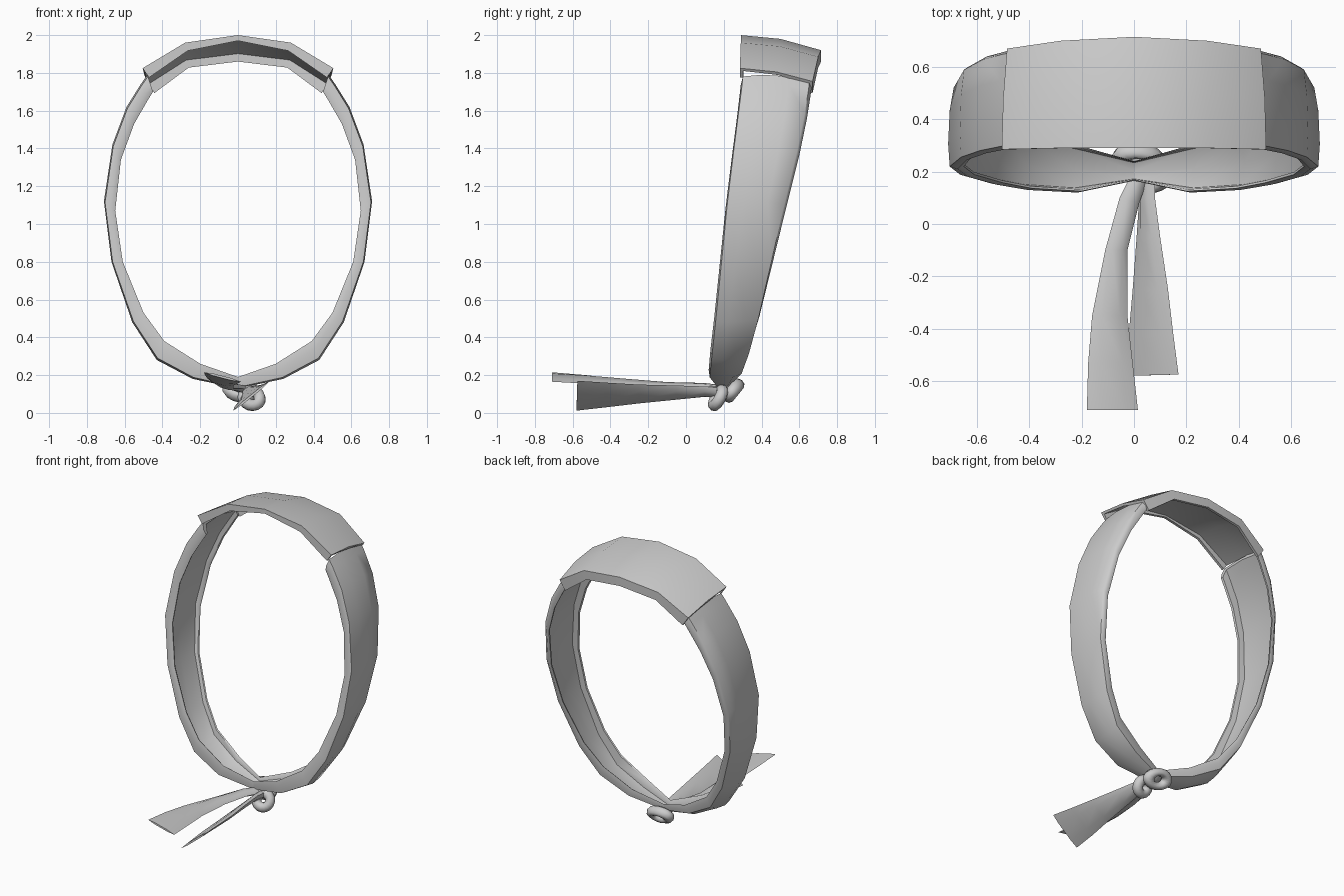
import bpy, bmesh, math
from mathutils import Vector

if "Cube" in bpy.data.objects:
    bpy.data.objects.remove(bpy.data.objects["Cube"])


def finish(ob, angle):
    bpy.ops.object.select_all(action='DESELECT')
    bpy.context.view_layer.objects.active = ob
    ob.select_set(True)
    bpy.ops.object.shade_smooth_by_angle(angle=math.radians(angle))


def loft(name, rings, angle=50):
    """Skin a list of equal-length closed sections and cap both ends."""
    bm = bmesh.new()
    vs = [[bm.verts.new(p) for p in r] for r in rings]
    n = len(rings[0])
    for a, b in zip(vs, vs[1:]):
        for i in range(n):
            j = (i + 1) % n
            bm.faces.new((a[i], a[j], b[j], b[i]))
    bm.faces.new(vs[0][::-1])
    bm.faces.new(vs[-1])
    bmesh.ops.recalc_face_normals(bm, faces=bm.faces)
    me = bpy.data.meshes.new(name)
    bm.to_mesh(me)
    bm.free()
    ob = bpy.data.objects.new(name, me)
    bpy.context.collection.objects.link(ob)
    finish(ob, angle)


def flip(ring):
    return [Vector((-p[0], p[1], p[2])) for p in ring]


# cloth band: outer x, z, inner x, z, front y, back y (plate to knot)
band = [
    (.48, 1.79, .45, 1.70, .29, .665),
    (.515, 1.74, .475, 1.66, .285, .66),
    (.59, 1.62, .55, 1.53, .27, .64),
    (.665, 1.42, .62, 1.34, .245, .60),
    (.71, 1.12, .65, 1.07, .21, .53),
    (.67, .80, .61, .80, .18, .46),
    (.56, .48, .50, .53, .15, .39),
    (.43, .28, .39, .38, .13, .34),
    (.24, .18, .20, .26, .12, .30),
    (0, .13, 0, .19, .165, .24),
]
# shallow channel: across the width, and from inner edge to outer face
section = [(.03, 0), (0, .4), (.03, .9), (.3, 1), (.7, .9), (.97, .65), (1, .3), (.98, 0),
           (.94, .05), (.92, .4), (.5, .72), (.1, .65), (.07, .05)]
half = [[Vector((ix + (ox - ix) * s, yf + (yb - yf) * t, iz + (oz - iz) * s))
         for t, s in section] for ox, oz, ix, iz, yf, yb in band]
loft("cloth_band_right", half)
loft("cloth_band_left", [flip(r) for r in half])

# forehead plate: front, middle, back points, front and back rim depth, lean
plate = [
    ((0, .29, 2.0), (0, .50, 1.98), (0, .715, 1.92), .03, .06, 0),
    ((.28, .29, 1.96), (.28, .50, 1.94), (.28, .70, 1.885), .045, .06, .32),
    ((.505, .285, 1.825), (.50, .48, 1.805), (.485, .67, 1.755), .06, .075, .6),
]
half = []
for f, m, b, df, db, lean in plate:
    f, m, b = Vector(f), Vector(m), Vector(b)
    d = Vector((-math.sin(lean), 0, -math.cos(lean)))
    y = Vector((0, .018, 0))
    w = d * .018
    half.append([f + d * df, f, m, b, b + d * db,
                 b + d * db - y, b + w - y, m + w, f + w + y, f + d * df + y])
loft("forehead_plate", [flip(r) for r in half[:0:-1]] + half, 40)


# loose tails: left edge, right edge, thickness at each station
def tail(name, stations):
    rings = []
    for l, r, t in stations:
        l, r = Vector(l), Vector(r)
        w = r - l
        n = Vector((-w.z, 0, w.x)).normalized() * t / 2
        rings.append([l, l + w * .25 + n, l + w * .75 + n,
                      r, l + w * .75 - n, l + w * .25 - n])
    loft(name, rings)


tail("tail_left", [
    ((-.01, .19, .13), (.06, .19, .12), .04),
    ((-.055, .10, .145), (.02, .08, .13), .035),
    ((-.11, -.10, .155), (-.025, -.10, .13), .03),
    ((-.16, -.35, .18), (-.025, -.35, .145), .025),
    ((-.175, -.53, .20), (-.005, -.53, .155), .02),
    ((-.18, -.71, .215), (.015, -.71, .165), .012),
])
tail("tail_right", [
    ((.02, .20, .09), (.08, .20, .13), .045),
    ((.02, .10, .085), (.08, .10, .14), .035),
    ((.01, -.05, .07), (.10, -.05, .145), .03),
    ((-.005, -.25, .05), (.13, -.25, .15), .025),
    ((-.02, -.42, .03), (.15, -.42, .16), .02),
    ((-.025, -.58, .012), (.17, -.575, .17), .012),
])

# knot: two tilted interlocking loops
for name, loc, rot, scale, major, minor in (
        ("knot_front_loop", (.072, .17, .08), (62, 0, 15), (1, 1, 1), .045, .032),
        ("knot_back_loop", (.018, .25, .118), (50, 10, -8), (1.1, .75, 1), .06, .034)):
    bpy.ops.mesh.primitive_torus_add(
        major_segments=16, minor_segments=8, major_radius=major, minor_radius=minor,
        location=loc, rotation=[math.radians(a) for a in rot])
    ob = bpy.context.object
    ob.name = name
    ob.scale = scale
    finish(ob, 60)
